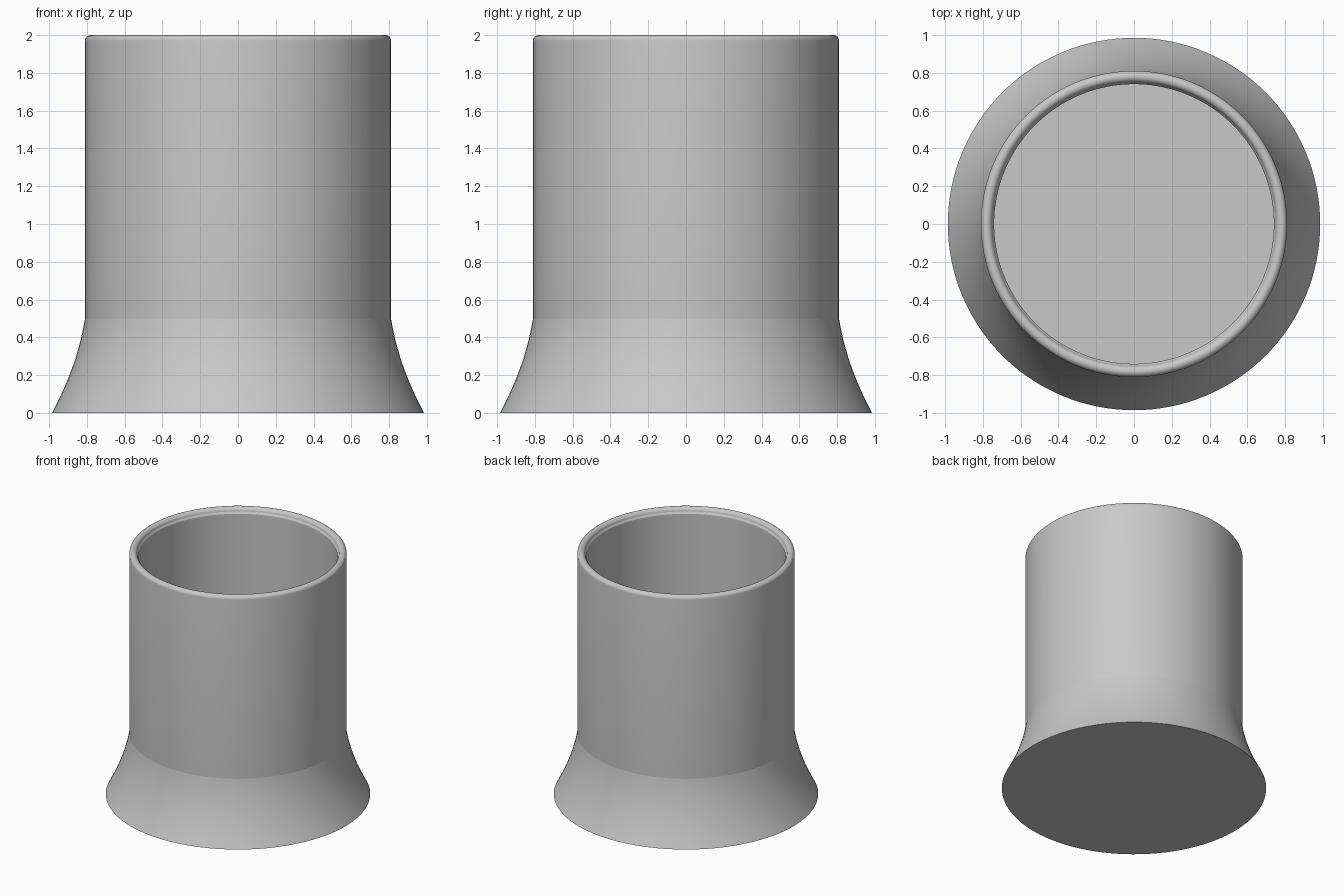
import bpy
import bmesh
import math
from mathutils import Vector

cube = bpy.data.objects.get("Cube")
if cube:
    bpy.data.objects.remove(cube, do_unlink=True)

SEGMENTS = 128
OUTER, INNER, FOOT = 0.81, 0.74, 0.985
HEIGHT, FOOT_TOP, FLOOR = 2.0, 0.5, 0.1
ROUND = 0.03

grey = bpy.data.materials.new("plain_grey")
grey.use_nodes = True
colour = (0.58, 0.58, 0.58, 1)
grey.diffuse_color = colour
grey.node_tree.nodes["Principled BSDF"].inputs["Base Color"].default_value = colour


def bezier(a, b, c, steps):
    """Points of a quadratic curve from a to c, pulled towards b."""
    pts = []
    for i in range(steps + 1):
        t = i / steps
        k = 1 - t
        pts.append(tuple(k * k * p + 2 * k * t * q + t * t * r for p, q, r in zip(a, b, c)))
    return pts


def arc(cx, cz, radius, start, end, steps):
    """Points on a circular arc, angles in degrees."""
    angles = [math.radians(start + (end - start) * i / steps) for i in range(steps + 1)]
    return [(cx + radius * math.cos(a), cz + radius * math.sin(a)) for a in angles]


def lathe(name, profile):
    """Revolve a radius/height profile around the z axis."""
    bm = bmesh.new()
    verts = [bm.verts.new((r, 0, z)) for r, z in profile]
    edges = [bm.edges.new(pair) for pair in zip(verts, verts[1:])]
    bmesh.ops.spin(bm, geom=verts + edges, cent=Vector(), axis=Vector((0, 0, 1)),
                   angle=math.tau, steps=SEGMENTS)
    bmesh.ops.remove_doubles(bm, verts=bm.verts, dist=0.0005)
    bmesh.ops.recalc_face_normals(bm, faces=bm.faces)
    mesh = bpy.data.meshes.new(name)
    bm.to_mesh(mesh)
    bm.free()
    mesh.materials.append(grey)
    obj = bpy.data.objects.new(name, mesh)
    bpy.context.collection.objects.link(obj)
    return obj


# Flared foot with a closed underside
profile = [(0, 0)]
profile += bezier((FOOT, 0), (0.85, 0.25), (OUTER, FOOT_TOP), 12)
# Straight wall and rounded rim
profile += arc(OUTER - ROUND, HEIGHT - ROUND, ROUND, 0, 180, 12)
# Small inner ledge, inner wall and floor
profile += [(INNER, HEIGHT - 0.045), (INNER, FLOOR), (0, FLOOR)]

cup = lathe("flared_cup", profile)
bpy.ops.object.select_all(action='DESELECT')
cup.select_set(True)
bpy.context.view_layer.objects.active = cup
bpy.ops.object.shade_smooth_by_angle(angle=math.radians(20))

# Keep the seam between foot and wall crisp
for edge in cup.data.edges:
    ends = [cup.data.vertices[i].co for i in edge.vertices]
    if all(abs(p.z - FOOT_TOP) < 0.001 for p in ends):
        edge.use_edge_sharp = True
